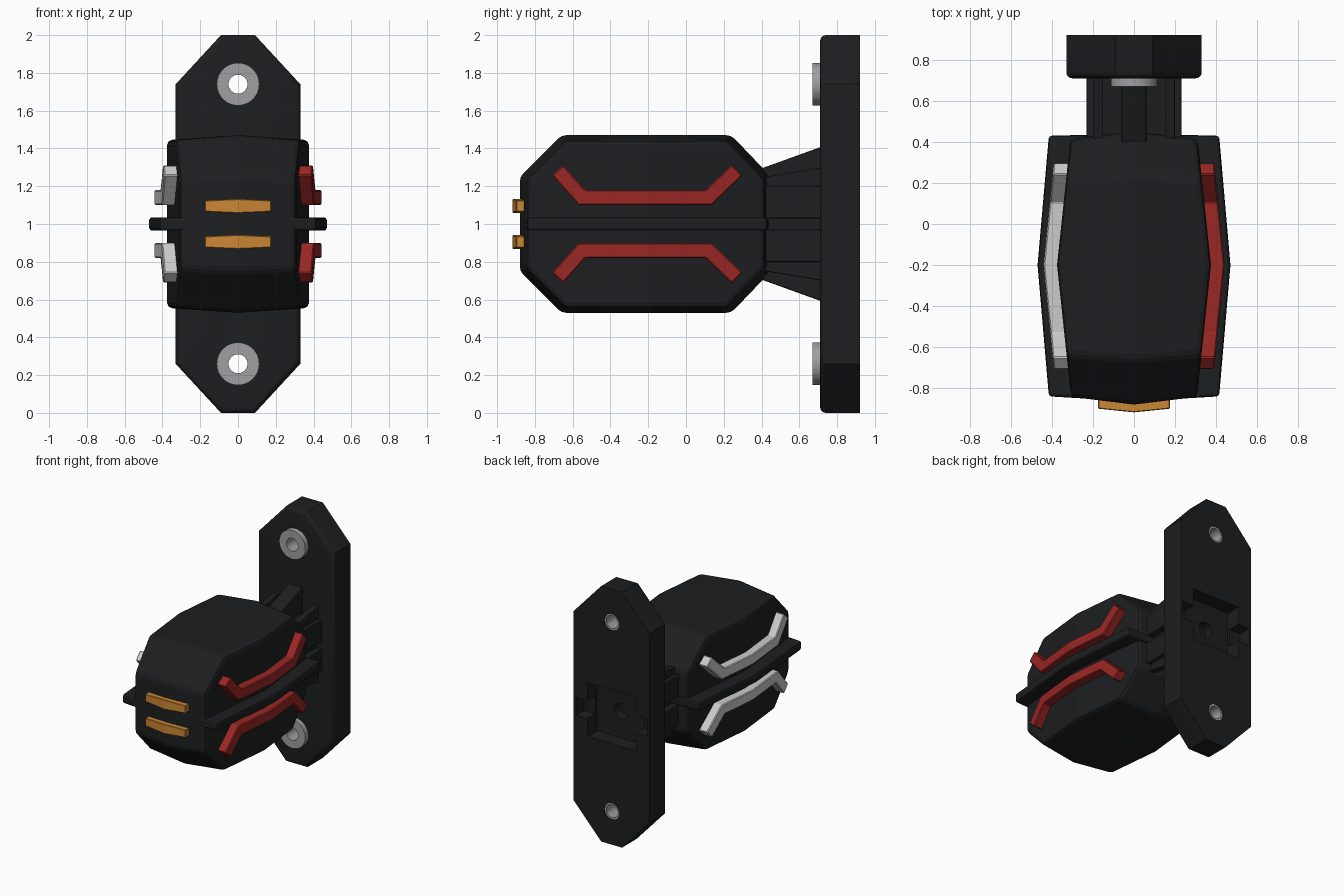
import bpy, bmesh, math
from mathutils import Vector

if "Cube" in bpy.data.objects:
    bpy.data.objects.remove(bpy.data.objects["Cube"])


def material(name, r, g, b):
    m = bpy.data.materials.new(name)
    m.diffuse_color = (r, g, b, 1)
    m.use_nodes = True
    m.node_tree.nodes["Principled BSDF"].inputs["Base Color"].default_value = m.diffuse_color
    return m


BLACK = material("black_rubber", 0.012, 0.013, 0.014)
RED = material("red_lens", 0.32, 0.02, 0.018)
WHITE = material("white_lens", 0.75, 0.75, 0.77)
AMBER = material("amber_lens", 0.6, 0.24, 0.035)
METAL = material("metal", 0.35, 0.35, 0.37)


def activate(ob):
    bpy.ops.object.select_all(action='DESELECT')
    ob.select_set(True)
    bpy.context.view_layer.objects.active = ob


def loft(name, rings, mat=None, caps=True, closed=False, bevel=0, segs=2, limit=25, smooth=0):
    """Bridge rings of points; cap the ends (True, or lists of index loops)."""
    bm = bmesh.new()
    vs = [[bm.verts.new(p) for p in r] for r in rings]
    n = len(rings[0])
    pairs = list(zip(vs, vs[1:])) + ([(vs[-1], vs[0])] if closed else [])
    for a, b in pairs:
        for i in range(n):
            j = (i + 1) % n
            bm.faces.new((a[i], a[j], b[j], b[i]))
    if caps and not closed:
        for loop in ([range(n)] if caps is True else caps):
            for r in (vs[0], vs[-1]):
                bm.faces.new([r[i] for i in loop])
    bmesh.ops.recalc_face_normals(bm, faces=bm.faces)
    me = bpy.data.meshes.new(name)
    bm.to_mesh(me)
    bm.free()
    ob = bpy.data.objects.new(name, me)
    bpy.context.collection.objects.link(ob)
    if mat:
        me.materials.append(mat)
    activate(ob)
    if bevel:
        m = ob.modifiers.new("bevel", 'BEVEL')
        m.width, m.segments, m.angle_limit = bevel, segs, math.radians(limit)
        bpy.ops.object.modifier_apply(modifier=m.name)
    if smooth:
        bpy.ops.object.shade_smooth_by_angle(angle=math.radians(smooth))
    return ob


def box(name, x0, x1, y0, y1, z0, z1, mat=None, **kw):
    return loft(name, [[(x0, y, z0), (x1, y, z0), (x1, y, z1), (x0, y, z1)] for y in (y0, y1)], mat, **kw)


def circle(r, y, z, n=32):
    return [(r * math.cos(2 * math.pi * i / n), y, z + r * math.sin(2 * math.pi * i / n)) for i in range(n)]


def cut(ob, cutter):
    m = ob.modifiers.new("cut", 'BOOLEAN')
    m.operation, m.solver, m.object = 'DIFFERENCE', 'EXACT', cutter
    activate(ob)
    bpy.ops.object.modifier_apply(modifier=m.name)
    bpy.data.objects.remove(cutter)


# Mounting plate: long octagon with a rounded front rim
outline = [(-.09, 0), (.09, 0), (.33, .26), (.33, 1.74), (.09, 2), (-.09, 2), (-.33, 1.74), (-.33, .26)]


def plate_ring(y, inset):
    return [(x * (1 - inset / .33), y, 1 + (z - 1) * (1 - inset)) for x, z in outline]


rim = [plate_ring(.92, 0)]
for k in range(5):
    a = k / 4 * math.pi / 2
    rim.append(plate_ring(.74 - .03 * math.sin(a), .03 * (1 - math.cos(a))))
plate = loft("mounting_plate", rim, BLACK)

# Plate cut-outs: back pocket with side slots, cable hole, bolt holes
cut(plate, box("pocket_cutter", -.21, .21, .80, 1, .79, 1.21))
cut(plate, box("slot_cutter", -.31, .31, .82, 1, .93, 1.07))
cut(plate, loft("cable_cutter", [circle(.06, y, 1) for y in (.6, 1)]))
for z in (.26, 1.74):
    cut(plate, loft("bolt_cutter", [circle(.064, y, z) for y in (.6, 1)]))
activate(plate)
bpy.ops.object.shade_smooth_by_angle(angle=math.radians(30))

# Flanged metal bushings
for tag, z in (("lower", .26), ("upper", 1.74)):
    prof = [(.05, .67), (.113, .67), (.113, .715), (.065, .715), (.065, .915), (.05, .915)]
    loft(tag + "_bushing", [circle(r, y, z) for r, y in prof], METAL, closed=True, smooth=30)

# Neck: tapered core, gussets above and below, side ribs
core = [(y, w, h) for y, w, h in ((.36, .17, .19), (.73, .19, .21))]
loft("neck_core", [[(-w, y, 1 - h), (w, y, 1 - h), (w, y, 1 + h), (-w, y, 1 + h)] for y, w, h in core],
     BLACK, bevel=.03)
for tag, s in (("upper", 1), ("lower", -1)):
    wedge = [(.36, .1), (.36, .28), (.72, .41), (.72, .1)]
    loft(tag + "_gusset", [[(x, y, 1 + s * h) for y, h in wedge] for x in (-.06, .06)], BLACK, bevel=.008)
    for side, d in (("left", -1), ("right", 1)):
        x0, x1 = sorted((d * .13, d * .232))
        z0, z1 = sorted((1 + s * .2, 1 + s * .03))
        box(f"{tag}_{side}_neck_rib", x0, x1, .36, .72, z0, z1, BLACK, bevel=.008)
        fin = [(.36, .15), (.36, .24), (.72, .3), (.72, .15)]
        loft(f"{tag}_{side}_neck_fin", [[(d * x, y, 1 + s * h) for y, h in fin] for x in (.15, .2)],
             BLACK, bevel=.006)


def half_width(y):
    return .375 - .1 * abs(y + .2)


# Lamp housing: octagonal side profile, gently crowned in every direction
side = [(-.88, .75), (-.66, .53), (-.2, .53), (.24, .53), (.45, .75),
        (.45, 1.25), (.24, 1.47), (-.2, 1.47), (-.66, 1.47), (-.88, 1.25)]


def housing_ring(s):
    k = .945 if s else 1
    return [(s * half_width(y), -.2 + (y + .2) * k, 1 + (z - 1) * k) for y, z in side]


loft("lamp_housing", [housing_ring(s) for s in (-1, 0, 1)], BLACK,
     caps=[[2, 3, 4, 5, 6, 7], [7, 8, 9, 0, 1, 2]], bevel=.025, segs=2, limit=25)

# Rib running round the waist of the housing
waist = [(0, -.865), (.415, -.84), (.47, -.2), (.415, .43), (0, .44), (-.415, .43), (-.47, -.2), (-.415, -.84)]
loft("waist_rib", [[(x, y, z) for x, y in waist] for z in (.965, 1.035)], BLACK, bevel=.015, segs=2, limit=50)

# Side light strips: bent bars following the creased side walls
path = [Vector(p) for p in ((-.68, .285), (-.55, .14), (-.2, .14), (.12, .14), (.27, .285))]


def strip_rings(sx, sz):
    rings = []
    for i, p in enumerate(path):
        a = (p - path[i - 1]).normalized() if i else None
        b = (path[i + 1] - p).normalized() if i < len(path) - 1 else None
        a, b = a or b, b or a
        t = (a + b).normalized()
        n = Vector((-t.y, t.x)) * .04 / max(t.dot(a), .5)
        ring = []
        for q, depth in ((p + n, -.02), (p + n, .066), (p - n, .066), (p - n, -.02)):
            ring.append((sx * (half_width(q.x) + depth), q.x, 1 + sz * q.y))
        rings.append(ring)
    return rings


for side_name, sx, mat in (("left", -1, WHITE), ("right", 1, RED)):
    for tag, sz in (("upper", 1), ("lower", -1)):
        loft(f"{tag}_{side_name}_light_strip", strip_rings(sx, sz), mat, bevel=.006, segs=1, limit=40)

# Amber front strips, slightly taller in the middle
for tag, zc in (("upper", 1.095), ("lower", .905)):
    rings = []
    for x, front, h in ((-.175, -.90, .03), (0, -.918, .038), (.175, -.90, .03)):
        rings.append([(x, -.85, zc - h), (x, front, zc - h), (x, front, zc + h), (x, -.85, zc + h)])
    loft(tag + "_front_light", rings, AMBER, bevel=.004, segs=1, limit=40)
